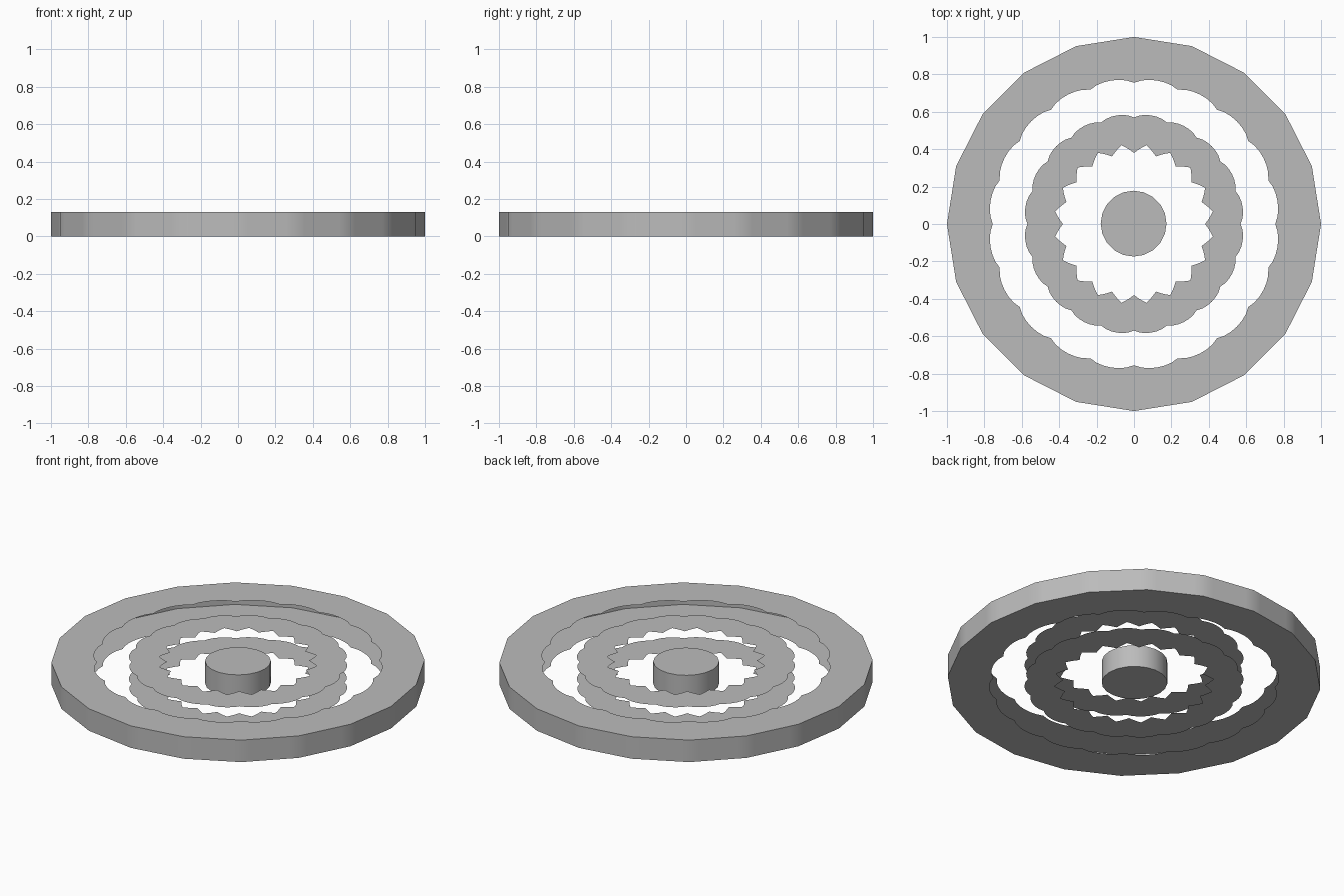
import bpy, bmesh
from math import sin, cos, pi, radians

if "Cube" in bpy.data.objects:
    bpy.data.objects.remove(bpy.data.objects["Cube"], do_unlink=True)

HEIGHT = 0.13
TEETH = 20
STEPS = 6            # outline points per tooth
COUNT = TEETH * STEPS

grey = bpy.data.materials.new("mid_grey")
grey.use_nodes = True
grey.diffuse_color = (0.5, 0.5, 0.5, 1)
grey.node_tree.nodes["Principled BSDF"].inputs["Base Color"].default_value = (0.5, 0.5, 0.5, 1)


def finish(name, bm):
    mesh = bpy.data.meshes.new(name)
    bm.to_mesh(mesh)
    bm.free()
    obj = bpy.data.objects.new(name, mesh)
    bpy.context.collection.objects.link(obj)
    mesh.materials.append(grey)
    bpy.ops.object.select_all(action="DESELECT")
    obj.select_set(True)
    bpy.context.view_layer.objects.active = obj
    bpy.ops.object.shade_smooth_by_angle(angle=radians(30))
    return obj


# Radius rules, with t running from 0 to 1 across one tooth
def polygon(t):
    return cos(pi / TEETH) / cos((t - 0.5) * 2 * pi / TEETH)


def scallop(low, high):
    return lambda t: low + (high - low) * sin(pi * t) ** 0.7


def zigzag(low, high):
    return lambda t: low + (high - low) * (1 - abs(2 * t - 1))


def loop(bm, rule, z):
    verts = []
    for i in range(COUNT):
        a = 2 * pi * i / COUNT
        r = rule(i % STEPS / STEPS)
        verts.append(bm.verts.new((r * cos(a), r * sin(a), z)))
    return verts


def band(bm, first, second):
    for i in range(COUNT):
        j = (i + 1) % COUNT
        bm.faces.new((first[i], first[j], second[j], second[i]))


def ring(name, outer_rule, inner_rule, rim):
    """Open ring: top and bottom sheets, optionally joined by an outer rim."""
    bm = bmesh.new()
    low_out, low_in = loop(bm, outer_rule, 0), loop(bm, inner_rule, 0)
    top_out, top_in = loop(bm, outer_rule, HEIGHT), loop(bm, inner_rule, HEIGHT)
    band(bm, top_out, top_in)
    band(bm, low_in, low_out)
    if rim:
        band(bm, low_out, top_out)
    finish(name, bm)


ring("outer_ring", polygon, scallop(0.755, 0.777), True)
ring("toothed_ring", scallop(0.57, 0.588), zigzag(0.38, 0.427), False)

# Solid centre hub
bm = bmesh.new()
bmesh.ops.create_cone(bm, cap_ends=True, segments=TEETH, radius1=0.176,
                      radius2=0.176, depth=HEIGHT)
bmesh.ops.translate(bm, verts=bm.verts, vec=(-0.002, 0.002, HEIGHT / 2))
finish("centre_hub", bm)
